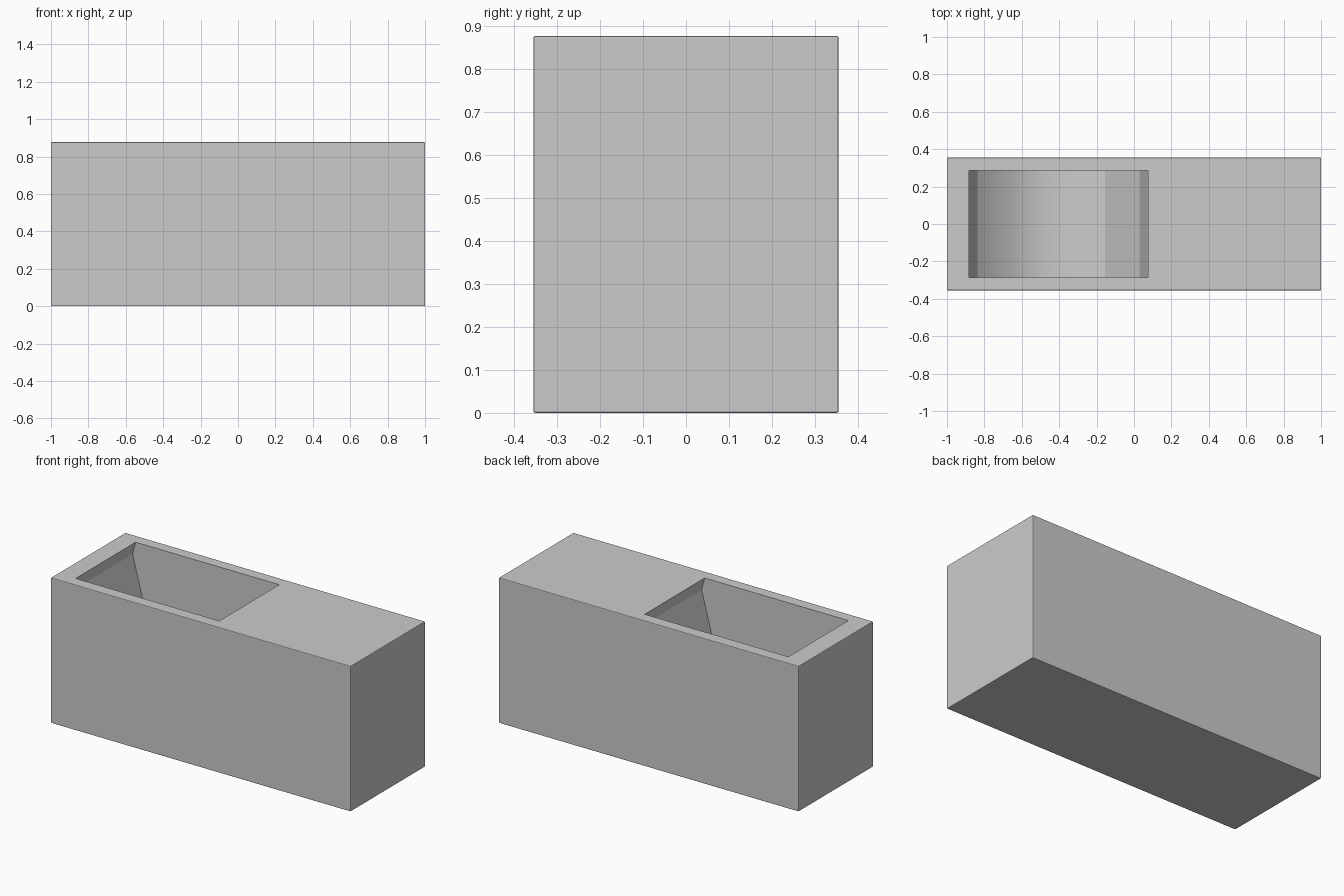
import bpy
import bmesh
from math import cos, sin, radians
from mathutils import Vector

cube = bpy.data.objects.get("Cube")
if cube:
    bpy.data.objects.remove(cube, do_unlink=True)

LENGTH, DEPTH, HEIGHT = 2.0, 0.71, 0.877
AXIS_X, AXIS_Z, RADIUS = -0.404, 0.80, 0.5
POCKET_HALF = 0.286

grey = bpy.data.materials.new("plain_grey")
grey.use_nodes = True
colour = (0.6, 0.6, 0.6, 1)
grey.diffuse_color = colour
grey.node_tree.nodes["Principled BSDF"].inputs["Base Color"].default_value = colour


def add_object(name, bm):
    mesh = bpy.data.meshes.new(name)
    bm.to_mesh(mesh)
    bm.free()
    mesh.materials.append(grey)
    obj = bpy.data.objects.new(name, mesh)
    bpy.context.collection.objects.link(obj)
    return obj


# Solid block with finely eased edges
bm = bmesh.new()
bmesh.ops.create_cube(bm, size=1)
for v in bm.verts:
    v.co = Vector((v.co.x * LENGTH, v.co.y * DEPTH, (v.co.z + 0.5) * HEIGHT))
bmesh.ops.bevel(bm, geom=bm.edges[:], offset=0.004, segments=2,
                profile=0.5, affect='EDGES')
block = add_object("block", bm)

# Twelve-sided drum, lying across the block, cuts the pocket
bm = bmesh.new()
ring = [bm.verts.new((AXIS_X + RADIUS * cos(radians(a)), -POCKET_HALF,
                      AXIS_Z + RADIUS * sin(radians(a))))
        for a in range(0, 360, 30)]
end = bm.faces.new(ring)
side = bmesh.ops.extrude_face_region(bm, geom=[end])["geom"]
for v in side:
    if isinstance(v, bmesh.types.BMVert):
        v.co.y = POCKET_HALF
bmesh.ops.recalc_face_normals(bm, faces=bm.faces[:])
drum = add_object("pocket_cutter", bm)
drum.hide_render = True
drum.hide_viewport = True

# Apply the cut and keep the result as a plain mesh
cut = block.modifiers.new("pocket", 'BOOLEAN')
cut.operation = 'DIFFERENCE'
cut.solver = 'EXACT'
cut.object = drum
bpy.context.view_layer.update()
graph = bpy.context.evaluated_depsgraph_get()
result = bpy.data.meshes.new_from_object(block.evaluated_get(graph))
block.modifiers.clear()
block.data = result
bpy.data.objects.remove(drum, do_unlink=True)

# Blend the pocket floor facets on one side, keep every other edge crisp
bm = bmesh.new()
bm.from_mesh(result)
for face in bm.faces:
    face.smooth = True
for edge in bm.edges:
    mid = (edge.verts[0].co + edge.verts[1].co) / 2
    inside = abs(mid.y) < 0.01 and 0.1 < mid.z < AXIS_Z - 0.3
    edge.smooth = inside and -0.8 < mid.x < AXIS_X + 0.1
bm.to_mesh(result)
bm.free()
